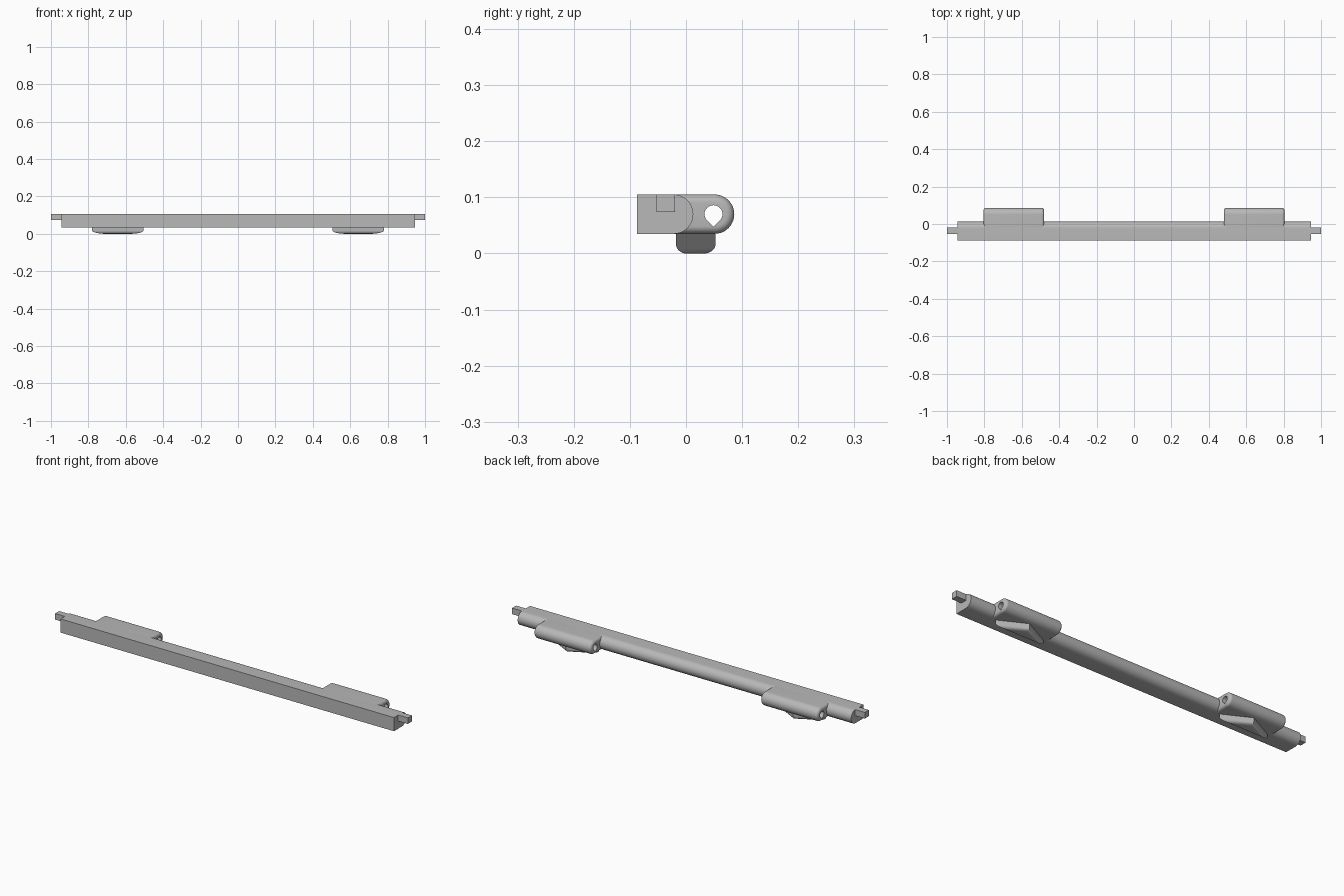
import bpy, bmesh, math
from mathutils import Vector

cube = bpy.data.objects.get("Cube")
if cube:
    bpy.data.objects.remove(cube)

grey = bpy.data.materials.new("plain grey")
grey.use_nodes = True
colour = (0.48, 0.48, 0.48, 1)
grey.diffuse_color = colour
grey.node_tree.nodes["Principled BSDF"].inputs["Base Color"].default_value = colour

BOTTOM, TOP = 0.035, 0.105
MID, R = 0.07, 0.035
BAR_HALF = 0.945


def loft(name, rings):
    """Skin a list of equal-sized closed rings and cap both ends."""
    bm = bmesh.new()
    loops = [[bm.verts.new(p) for p in ring] for ring in rings]
    for a, b in zip(loops, loops[1:]):
        for i in range(len(a)):
            j = (i + 1) % len(a)
            bm.faces.new((a[i], a[j], b[j], b[i]))
    bm.faces.new(loops[0][::-1])
    bm.faces.new(loops[-1])
    bmesh.ops.recalc_face_normals(bm, faces=bm.faces)
    mesh = bpy.data.meshes.new(name)
    bm.to_mesh(mesh)
    bm.free()
    mesh.materials.append(grey)
    obj = bpy.data.objects.new(name, mesh)
    bpy.context.collection.objects.link(obj)
    return obj


def smooth(obj):
    bpy.ops.object.select_all(action='DESELECT')
    obj.select_set(True)
    bpy.context.view_layer.objects.active = obj
    bpy.ops.object.shade_smooth_by_angle(angle=math.radians(35))


def round_back(front, centre, radius, steps=24):
    """Side profile: square at the front, half round at the back."""
    pts = [(front, MID - radius)]
    for i in range(steps + 1):
        a = math.pi * (i / steps - 0.5)
        pts.append((centre + radius * math.cos(a), MID + radius * math.sin(a)))
    return pts + [(front, MID + radius)]


def at_x(x, profile):
    return [(x, y, z) for y, z in profile]


def fillet(radius, steps=8):
    """Pairs of inset and remaining depth around a quarter round."""
    for i in range(steps + 1):
        a = math.pi / 2 * i / steps
        yield radius * (1 - math.cos(a)), radius * (1 - math.sin(a))


# Main bar
profile = round_back(-0.087, -0.022, R)
smooth(loft("main_bar", [at_x(-BAR_HALF, profile), at_x(BAR_HALF, profile)]))

# Teardrop hole section, point down
tear = [(0.049, MID - 0.016 * math.sqrt(2))]
for i in range(25):
    a = math.radians(-45 + 270 * i / 24)
    tear.append((0.049 + 0.016 * math.cos(a), MID + 0.016 * math.sin(a)))

for side, label in ((1, "left"), (-1, "right")):
    mid_x = 0.6425 * side

    # Square end pin
    square = [(-0.053, 0.074), (-0.02, 0.074), (-0.02, TOP), (-0.053, TOP)]
    loft(label + "_end_pin", [at_x(side * (BAR_HALF - 0.01), square), at_x(side, square)])

    # Hinge sleeve with rounded ends
    half = 0.1625
    ends = [(half - depth, inset) for inset, depth in fillet(0.014)]
    stations = [(-h, i) for h, i in reversed(ends)] + ends
    sleeve = loft(label + "_hinge_sleeve",
                  [at_x(mid_x + x, round_back(-0.022, 0.051, R - i)) for x, i in stations])

    # Hole through the sleeve
    cutter = loft(label + "_hole_cutter", [at_x(mid_x - 0.3, tear), at_x(mid_x + 0.3, tear)])
    cut = sleeve.modifiers.new("hole", 'BOOLEAN')
    cut.operation = 'DIFFERENCE'
    cut.solver = 'EXACT'
    cut.object = cutter
    bpy.context.view_layer.objects.active = sleeve
    bpy.ops.object.modifier_apply(modifier=cut.name)
    bpy.data.objects.remove(cutter)
    smooth(sleeve)

    # Triangular lug underneath, with its lower edges rounded
    corners = [Vector((mid_x - 0.1375, -0.018)), Vector((mid_x + 0.1375, -0.018)),
               Vector((mid_x, 0.053))]
    sides = [(corners[(i + 1) % 3] - corners[i - 1]).length for i in range(3)]
    perimeter = sum(sides)
    incentre = sum((c * s for c, s in zip(corners, sides)), Vector((0, 0))) / perimeter
    inradius = 0.275 * 0.071 / perimeter

    def triangle(inset, z):
        k = 1 - inset / inradius
        return [(*(incentre + (c - incentre) * k), z) for c in corners]

    rings = [triangle(0, BOTTOM + 0.003)]
    rings += [triangle(inset, depth) for inset, depth in fillet(0.018)]
    smooth(loft(label + "_lug", rings))
